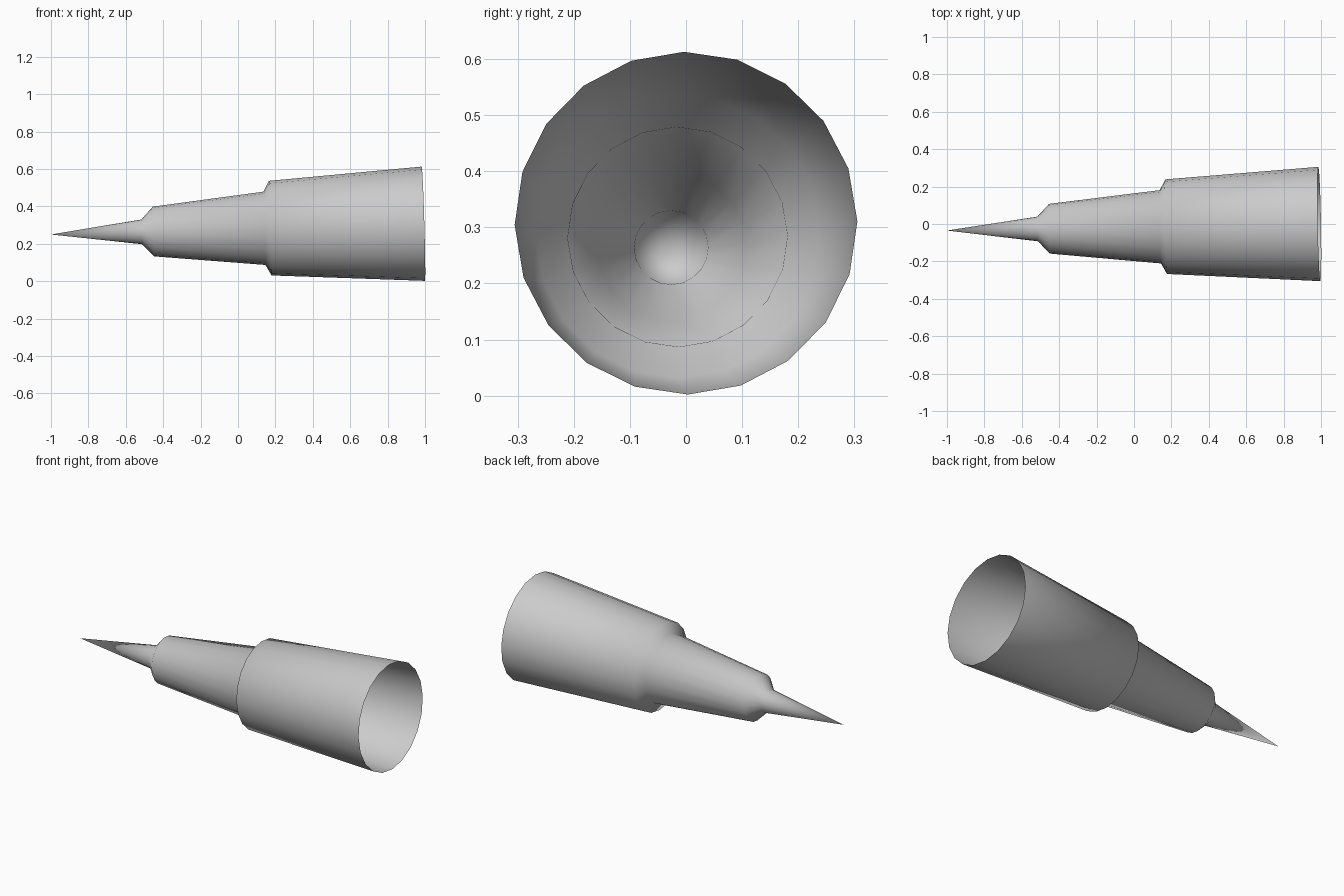
import bpy, bmesh, math
from mathutils import Vector

if "Cube" in bpy.data.objects:
    bpy.data.objects.remove(bpy.data.objects["Cube"])

SIDES = 20
tip = Vector((-1.0, -0.035, 0.25))
end = Vector((0.991, 0.0, 0.3075))

# slightly tilted axis with two directions across it
axis = (end - tip).normalized()
side = Vector((0, 0, 1)).cross(axis).normalized()
up = axis.cross(side)

# stepped profile: (x of ring centre, radius)
profile = [(-0.515, 0.066), (-0.452, 0.133), (0.141, 0.196),
           (0.172, 0.253), (0.991, 0.3055)]

bm = bmesh.new()
point = bm.verts.new(tip)
rings = []
for x, r in profile:
    c = tip + axis * ((x - tip.x) / axis.x)
    ring = []
    for i in range(SIDES):
        a = math.tau * i / SIDES + math.radians(0.6)
        ring.append(bm.verts.new(c + side * (r * math.cos(a)) + up * (r * math.sin(a))))
    rings.append(ring)

# pointed end, then the stepped walls; the wide end stays open
for i in range(SIDES):
    j = (i + 1) % SIDES
    bm.faces.new((point, rings[0][j], rings[0][i]))
    for a, b in zip(rings, rings[1:]):
        bm.faces.new((a[i], a[j], b[j], b[i]))
bmesh.ops.recalc_face_normals(bm, faces=bm.faces)
# make the normals face away from the axis
f = rings[4][0].link_faces[0]
m = f.calc_center_median()
radial = (m - tip) - axis * (m - tip).dot(axis)
if f.normal.dot(radial) < 0:
    bmesh.ops.reverse_faces(bm, faces=bm.faces)
for f in bm.faces:
    f.smooth = True

mesh = bpy.data.meshes.new("stepped_cone")
bm.to_mesh(mesh)
bm.free()
obj = bpy.data.objects.new("stepped_cone", mesh)
bpy.context.collection.objects.link(obj)
